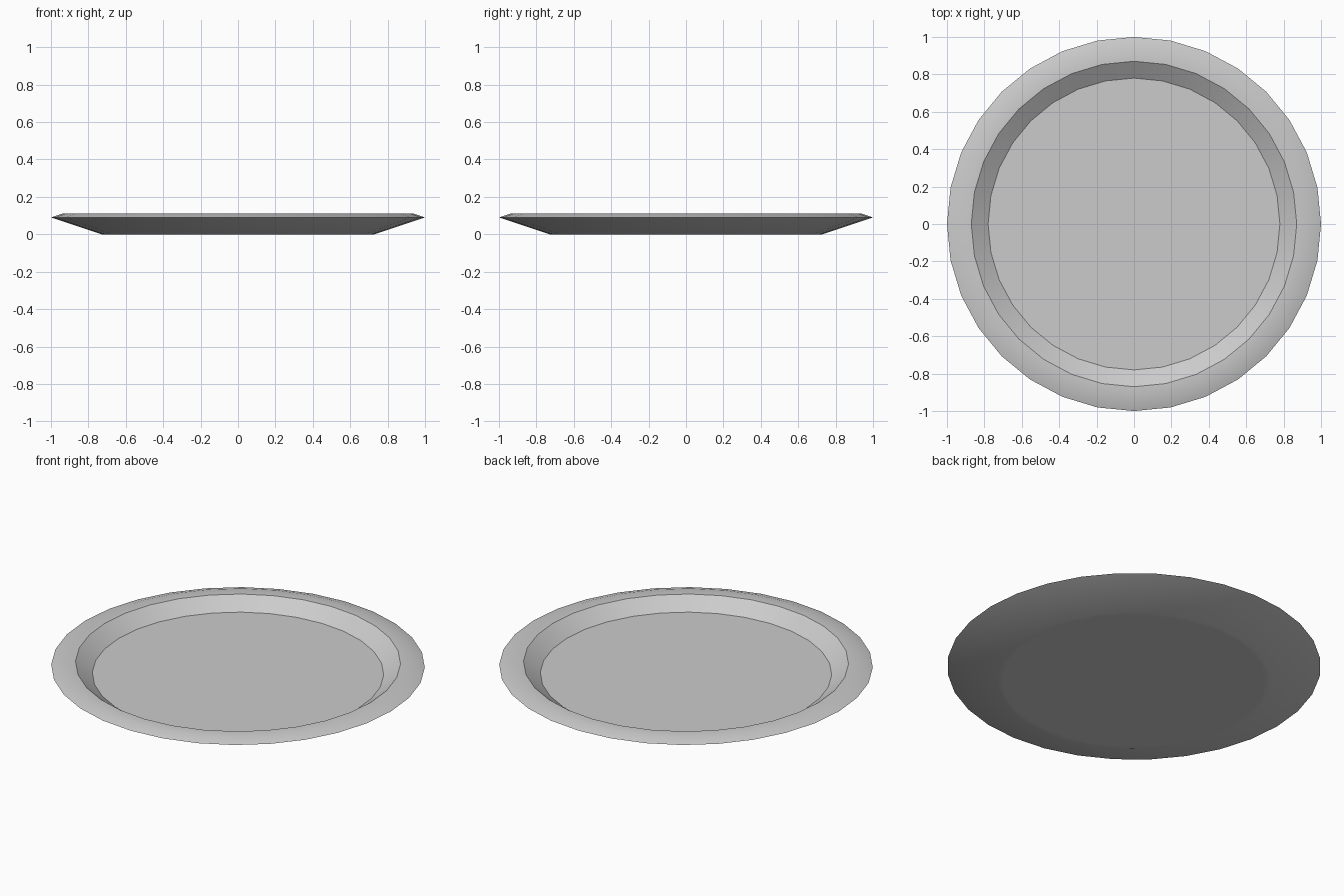
import bpy
import bmesh
from math import cos, sin, tau, radians

cube = bpy.data.objects.get("Cube")
if cube:
    bpy.data.objects.remove(cube, do_unlink=True)

SIDES = 32

# Plate section as (radius, height), from the underside round to the dish floor
PROFILE = [
    (0.70, 0.0),
    (0.73, 0.0),     # foot edge
    (1.00, 0.09),    # outer rim
    (0.94, 0.11),    # rim top
    (0.87, 0.11),    # inner lip
    (0.78, 0.045),   # dish floor
]


def lathe(name, profile, sides):
    """Turn a profile about the z axis and cap both ends."""
    bm = bmesh.new()
    rings = [
        [bm.verts.new((r * cos(tau * i / sides), r * sin(tau * i / sides), z))
         for i in range(sides)]
        for r, z in profile
    ]
    for low, high in zip(rings, rings[1:]):
        for i in range(sides):
            j = (i + 1) % sides
            bm.faces.new((low[i], low[j], high[j], high[i]))
    bm.faces.new(reversed(rings[0]))
    bm.faces.new(rings[-1])
    bmesh.ops.recalc_face_normals(bm, faces=bm.faces)
    mesh = bpy.data.meshes.new(name)
    bm.to_mesh(mesh)
    bm.free()
    obj = bpy.data.objects.new(name, mesh)
    bpy.context.collection.objects.link(obj)
    return obj


plate = lathe("plate", PROFILE, SIDES)

# Soft rim and underside, crisp lip and floor edge
bpy.ops.object.select_all(action='DESELECT')
plate.select_set(True)
bpy.context.view_layer.objects.active = plate
bpy.ops.object.shade_smooth_by_angle(angle=radians(30))
